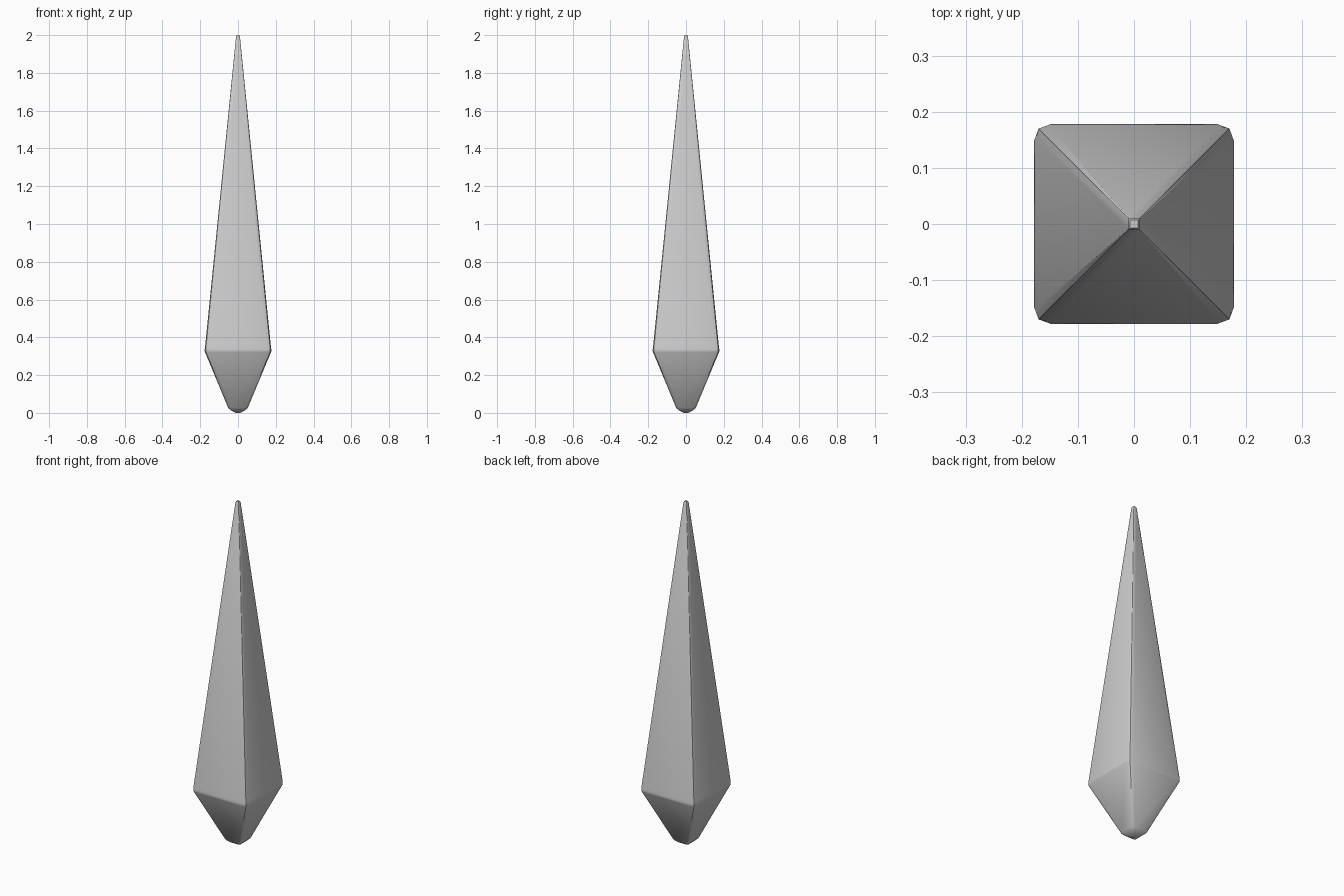
import bpy, bmesh, math

if "Cube" in bpy.data.objects:
    bpy.data.objects.remove(bpy.data.objects["Cube"])

# Rings up the spike: height, half width, corner start, corner middle
RINGS = [
    (0.00, 0.012, 0.009, 0.011),
    (0.012, 0.036, 0.028, 0.033),
    (0.027, 0.052, 0.041, 0.048),
    (0.322, 0.175, 0.150, 0.169),
    (0.332, 0.178, 0.148, 0.170),
    (0.342, 0.175, 0.152, 0.170),
    (1.992, 0.0105, 0.009, 0.010),
    (2.00, 0.007, 0.006, 0.0067),
]


def ring(bm, z, h, c, m):
    verts = []
    for q in range(4):
        co, si = round(math.cos(q * math.pi / 2)), round(math.sin(q * math.pi / 2))
        for x, y in ((h, c), (m, m), (c, h)):
            verts.append(bm.verts.new((x * co - y * si, x * si + y * co, z)))
    return verts


# Square spike with softened ridges and a blunt foot
bm = bmesh.new()
loops = [ring(bm, *r) for r in RINGS]
for a, b in zip(loops, loops[1:]):
    for i in range(12):
        j = (i + 1) % 12
        bm.faces.new((a[i], a[j], b[j], b[i]))
bm.faces.new(loops[0][::-1])
bm.faces.new(loops[-1])
bmesh.ops.recalc_face_normals(bm, faces=bm.faces)
mesh = bpy.data.meshes.new("spike")
bm.to_mesh(mesh)
bm.free()
spike = bpy.data.objects.new("spike", mesh)
bpy.context.collection.objects.link(spike)

# Smooth the narrow bevels only
bpy.context.view_layer.objects.active = spike
spike.select_set(True)
bpy.ops.object.shade_smooth_by_angle(angle=math.radians(35))
